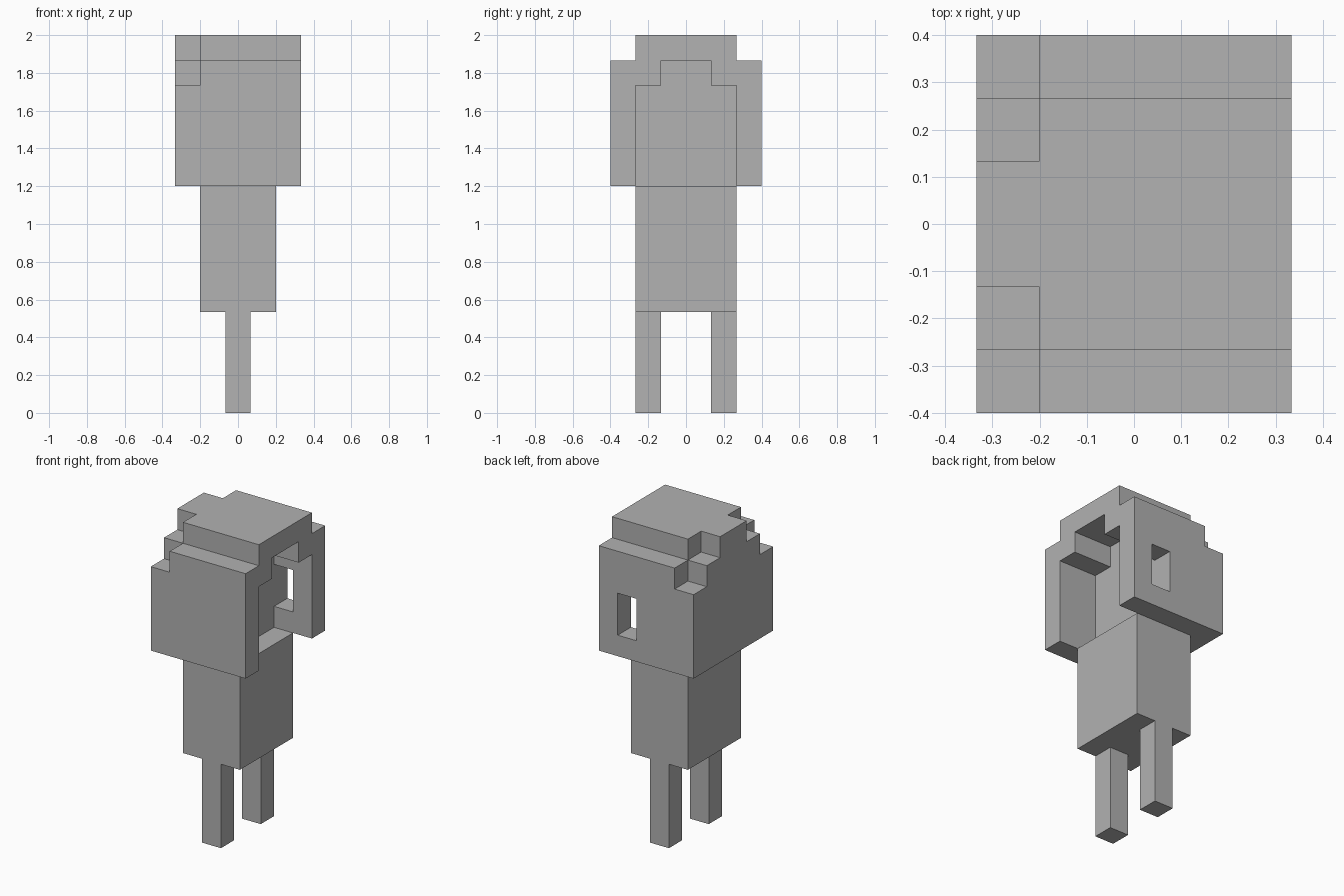
import bpy
import bmesh
from itertools import product
from math import radians
from mathutils import Vector

U = 2 / 15                       # edge of one block
ORIGIN = Vector((-2.5, -3, 0))   # grid corner, in blocks

cube = bpy.data.objects.get("Cube")
if cube:
    bpy.data.objects.remove(cube, do_unlink=True)

grey = bpy.data.materials.new("stone grey")
colour = (0.445, 0.445, 0.445, 1)
grey.diffuse_color = colour
grey.use_nodes = True
grey.node_tree.nodes["Principled BSDF"].inputs["Base Color"].default_value = colour


def cells(lo, hi):
    """All grid cells in a box from corner lo to corner hi."""
    return set(product(*(range(a, b) for a, b in zip(lo, hi))))


def build(name, solid):
    """Make one watertight blocky object from a set of cells."""
    bm = bmesh.new()
    verts = {}

    def vert(p):
        key = tuple(p)
        if key not in verts:
            verts[key] = bm.verts.new((Vector(key) + ORIGIN) * U)
        return verts[key]

    for cell in solid:
        for axis, side in product(range(3), (0, 1)):
            beside = list(cell)
            beside[axis] += 2 * side - 1
            if tuple(beside) in solid:
                continue
            b, c = (axis + 1) % 3, (axis + 2) % 3
            ring = []
            for db, dc in ((0, 0), (1, 0), (1, 1), (0, 1)):
                p = list(cell)
                p[axis] += side
                p[b] += db
                p[c] += dc
                ring.append(vert(p))
            bm.faces.new(ring if side else ring[::-1])
    bmesh.ops.dissolve_limit(bm, angle_limit=radians(1),
                             verts=bm.verts[:], edges=bm.edges[:])
    mesh = bpy.data.meshes.new(name)
    bm.to_mesh(mesh)
    bm.free()
    mesh.materials.append(grey)
    obj = bpy.data.objects.new(name, mesh)
    bpy.context.collection.objects.link(obj)


# Legs, torso and the head set back inside the hood
build("right_leg", cells((2, 1, 0), (3, 2, 4)))
build("left_leg", cells((2, 4, 0), (3, 5, 4)))
build("torso", cells((1, 1, 4), (4, 5, 9)))
build("head", cells((1, 1, 9), (3, 5, 13)))

# Hood: main block and crown, then carved
hood = cells((0, 0, 9), (5, 6, 14)) | cells((0, 1, 14), (5, 5, 15))
hood -= cells((1, 1, 9), (5, 5, 13))       # face opening and head space
hood -= cells((3, 2, 13), (5, 4, 14))      # notch above the face
hood -= cells((3, 5, 10), (4, 6, 12))      # side window
for outer, inner in ((0, 1), (5, 4)):      # stepped rear corners
    hood -= cells((0, outer, 13), (1, outer + 1, 14))
    hood -= cells((0, inner, 14), (1, inner + 1, 15))
build("hood", hood)
